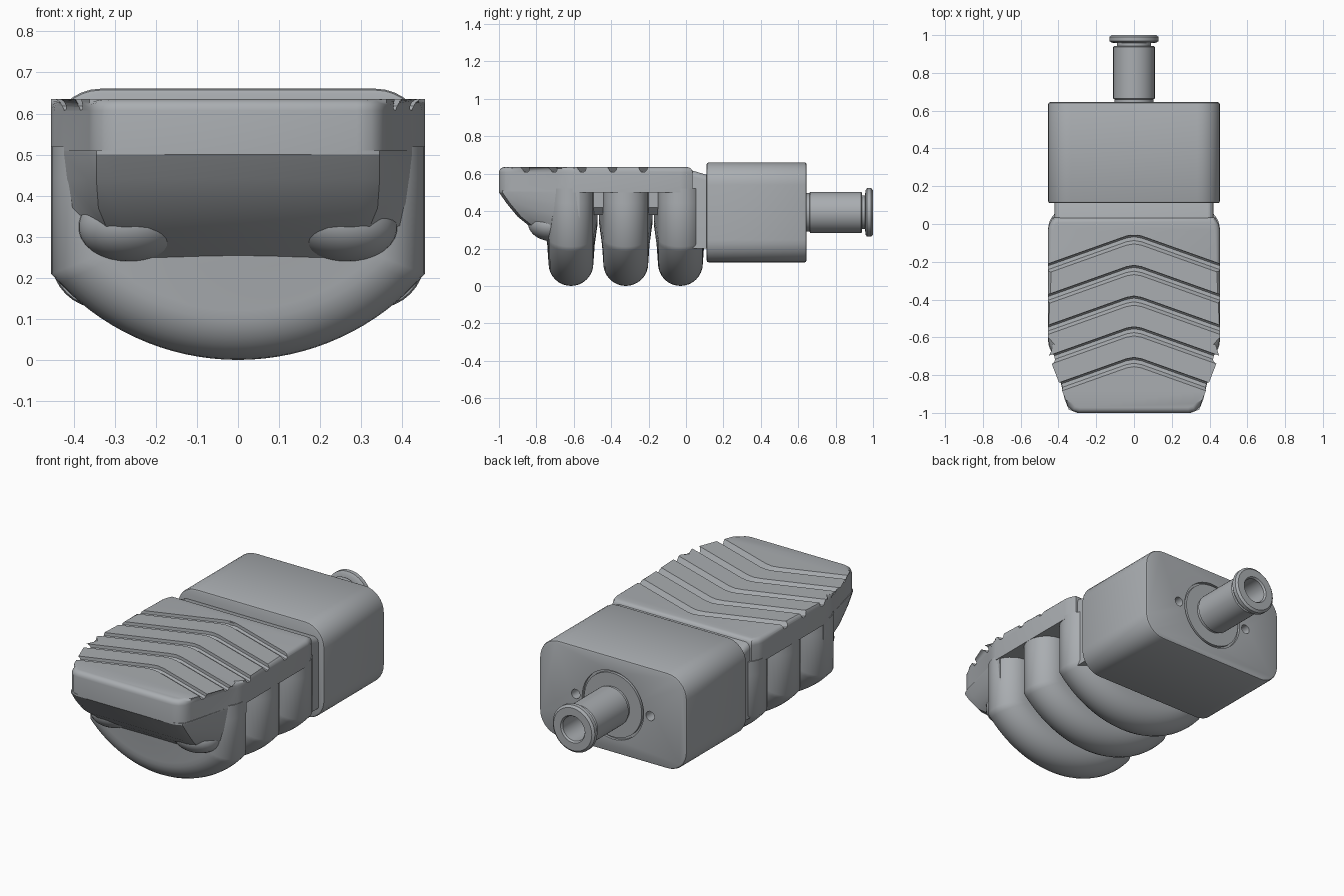
import bpy, bmesh, math
from mathutils import Vector, Matrix

if "Cube" in bpy.data.objects:
    bpy.data.objects.remove(bpy.data.objects["Cube"], do_unlink=True)

grey = bpy.data.materials.new("plain grey")
grey.use_nodes = True
COLOUR = (0.40, 0.42, 0.44, 1)
grey.diffuse_color = COLOUR
grey.node_tree.nodes["Principled BSDF"].inputs["Base Color"].default_value = COLOUR


def finish(name, bm):
    """Turn a bmesh into a named object."""
    bmesh.ops.recalc_face_normals(bm, faces=bm.faces)
    me = bpy.data.meshes.new(name)
    bm.to_mesh(me)
    bm.free()
    me.materials.append(grey)
    ob = bpy.data.objects.new(name, me)
    bpy.context.collection.objects.link(ob)
    return ob


def loft(name, rings, closed=True):
    """Skin a row of equal-length closed rings and cap both ends."""
    bm = bmesh.new()
    vs = [[bm.verts.new(p) for p in ring] for ring in rings]
    n = len(vs[0])
    for a, b in zip(vs, vs[1:]):
        for i in range(n):
            j = (i + 1) % n
            bm.faces.new((a[i], a[j], b[j], b[i]))
    bm.faces.new(vs[0])
    bm.faces.new(vs[-1])
    return bm


def lathe(name, profile, z, x=0, steps=48):
    """Revolve a closed (radius, y) profile about a line along y."""
    bm = bmesh.new()
    rings = []
    for k in range(steps):
        a = 2 * math.pi * k / steps
        rings.append([bm.verts.new((x + r * math.cos(a), y, z + r * math.sin(a))) for r, y in profile])
    n = len(profile)
    for k in range(steps):
        a, b = rings[k], rings[(k + 1) % steps]
        for i in range(n):
            j = (i + 1) % n
            bm.faces.new((a[i], a[j], b[j], b[i]))
    bmesh.ops.remove_doubles(bm, verts=bm.verts, dist=1e-5)
    return finish(name, bm)


def cut(ob, cutters):
    """Subtract the cutters, then discard them."""
    bpy.context.view_layer.objects.active = ob
    for c in cutters:
        m = ob.modifiers.new("cut", 'BOOLEAN')
        m.operation, m.solver, m.object = 'DIFFERENCE', 'EXACT', c
        bpy.ops.object.modifier_apply(modifier=m.name)
        bpy.data.objects.remove(c, do_unlink=True)


def smooth(ob, angle=32):
    bpy.ops.object.select_all(action='DESELECT')
    ob.select_set(True)
    bpy.context.view_layer.objects.active = ob
    bpy.ops.object.shade_smooth_by_angle(angle=math.radians(angle))


def bevel(bm, test, width, segments):
    edges = [e for e in bm.edges if test(e)]
    bmesh.ops.bevel(bm, geom=edges, offset=width, segments=segments, profile=0.5, affect='EDGES')


def mirrored(points):
    """Close a right-hand (x, y) outline with its mirror image."""
    return points + [(-x, y) for x, y in reversed(points)]


def along_y(e):
    d = (e.verts[0].co - e.verts[1].co).normalized()
    return abs(d.y) > 0.99


HW = 0.455      # half width
AXIS_Z = 0.393  # height of the fitting

# Housing: rounded block
bm = bmesh.new()
bmesh.ops.create_cube(bm, size=1, matrix=Matrix.Translation((0, 0.3775, 0.393)) @ Matrix.Diagonal((0.91, 0.535, 0.535, 1)))
bevel(bm, along_y, 0.12, 8)
bevel(bm, lambda e: abs(e.verts[0].co.y - e.verts[1].co.y) < 1e-5, 0.012, 2)
housing = finish("housing", bm)
# Ring groove and two screw holes in the back
cutters = [lathe("ring_cutter", [(0.178, 0.63), (0.19, 0.63), (0.19, 0.7), (0.178, 0.7)], AXIS_Z)]
for sx in (-1, 1):
    cutters.append(lathe("hole_cutter", [(0, 0.58), (0.026, 0.58), (0.026, 0.7), (0, 0.7)], AXIS_Z, sx * 0.23, 24))
cut(housing, cutters)
smooth(housing)

# Air fitting: hollow tube with a flanged end
smooth(lathe("air_fitting", [
    (0, 0.70), (0.068, 0.70), (0.068, 0.99), (0.075, 1.0), (0.118, 1.0), (0.13, 0.99), (0.13, 0.968),
    (0.118, 0.96), (0.09, 0.957), (0.09, 0.942), (0.105, 0.942), (0.11, 0.936), (0.11, 0.664),
    (0.103, 0.66), (0.103, 0.62), (0, 0.62)], AXIS_Z))

# Grip pad: tapered plate with rounded top edges
half = [(0.29, -1.0), (0.325, -0.99), (0.35, -0.965), (0.362, -0.93), (0.425, -0.69), (0.448, -0.645),
        (HW, -0.6), (HW, -0.03), (0.448, 0.0), (0.43, 0.035)]
outline = mirrored(half)
bm = loft("pad", [[(x, y, z) for x, y in outline] for z in (0.5, 0.635)])
bevel(bm, lambda e: all(v.co.z > 0.63 for v in e.verts), 0.028, 4)
pad = finish("grip_pad", bm)
# Five chevron grooves
section = [(0.024, 0.66), (0.022, 0.618), (0.012, 0.608), (-0.008, 0.61), (-0.026, 0.635), (-0.028, 0.66)]
cutters = []
for k in range(5):
    apex = -0.072 - 0.1625 * k
    path = [(x, apex - 0.355 * max(abs(x), 0.02)) for x in (-0.5, -0.04, 0, 0.04, 0.5)]
    cutters.append(finish("groove_cutter", loft("g", [[(x, y + dy, z) for dy, z in section] for x, y in path])))
cut(pad, cutters)
smooth(pad)

# Neck: sloped block running from the pad into the housing
side = [(-0.06, 0.2), (-0.06, 0.63), (-0.02, 0.633), (0.13, 0.588), (0.13, 0.2)]
bm = loft("neck", [[(x, y, z) for y, z in side] for x in (-0.42, 0.42)])
bevel(bm, lambda e: abs(e.verts[0].co.x - e.verts[1].co.x) < 1e-5 and min(v.co.z for v in e.verts) > 0.5, 0.03, 4)
smooth(finish("neck", bm))

# Chin: underside sweeping back from the tip to the first lobe
rings = []
for z, front, wf, ws in ((0.51, -1.0, 0.30, 0.452), (0.5, -1.0, 0.30, 0.452), (0.44, -0.958, 0.30, 0.45),
                         (0.37, -0.90, 0.295, 0.447), (0.31, -0.825, 0.27, 0.44), (0.26, -0.755, 0.25, 0.43),
                         (0.22, -0.70, 0.22, 0.41)):
    t = (front + 1.0) / 0.3
    rings.append([(x, y, z) for x, y in mirrored([
        (wf, front), (wf + 0.045, front + 0.018), (wf + 0.065, front + 0.065),
        (0.425 - 0.03 * t, -0.69 + 0.03 * t), (ws, -0.60), (ws, -0.57)])])
smooth(finish("chin", loft("chin", rings)), 25)

# Two soft bulges below the chin
for sx, label in ((1, "left"), (-1, "right")):
    bm = bmesh.new()
    mat = Matrix.Translation((sx * 0.25, -0.715, 0.335)) @ Matrix.Rotation(sx * 0.15, 4, 'Y') @ Matrix.Diagonal((0.14, 0.13, 0.095, 1))
    bmesh.ops.create_uvsphere(bm, u_segments=32, v_segments=16, radius=1, matrix=mat)
    smooth(finish(label + "_bulge", bm))


# Bellows lobes: D-shaped discs with a fully rounded rim
def d_ring(inset, y):
    radius, h, centre = 0.598 - inset, HW - inset, 0.598
    ang = math.asin(h / radius)
    corner = centre - radius * math.cos(ang)
    pts = [(h, y, 0.52), (h, y, 0.4 + 0.2 * corner)]
    for i in range(33):
        a = ang * (1 - i / 16)
        pts.append((radius * math.sin(a), y, centre - radius * math.cos(a)))
    return pts + [(-h, y, 0.4 + 0.2 * corner), (-h, y, 0.52)]


R = 0.12
rim = [(0.33, -0.142), (0.22, -0.127)]
rim += [(R * (1 - math.cos(t)), R * math.sin(t)) for t in [math.pi * (i / 16 - 0.5) for i in range(17)]]
rim += [(0.22, 0.127), (0.33, 0.142)]
for name, yc in (("front_lobe", -0.615), ("middle_lobe", -0.322), ("rear_lobe", -0.03)):
    smooth(finish(name, loft(name, [d_ring(d, yc + dy) for d, dy in rim])), 50)

# Core joining the lobes beneath the pad
core = [(x, z) for x, z in ((0.33, 0.52), (0.33, 0.42), (0.29, 0.38), (-0.29, 0.38), (-0.33, 0.42), (-0.33, 0.52))]
smooth(finish("lobe_core", loft("core", [[(x, y, z) for x, z in core] for y in (-0.62, 0.0)])))
